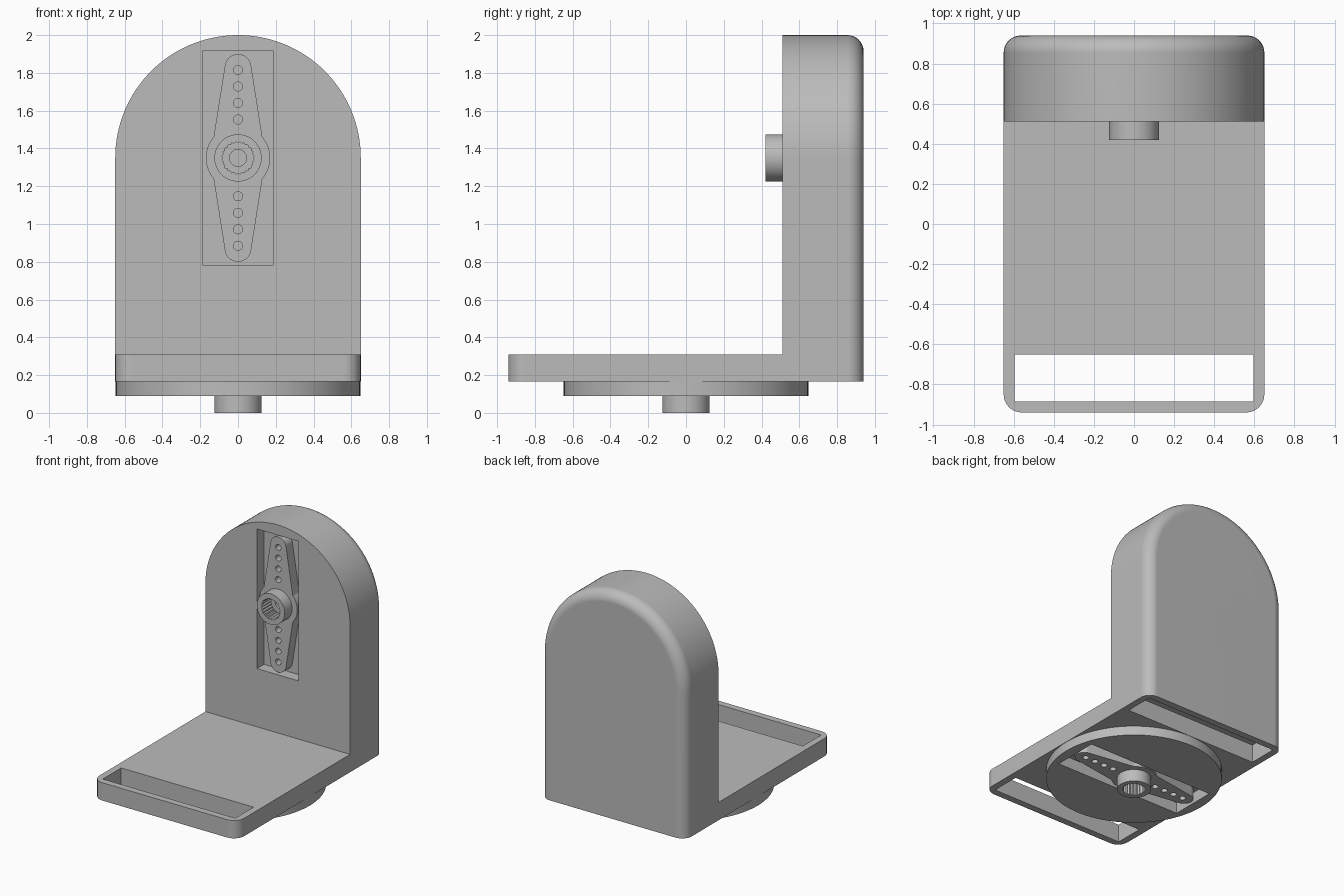
import bpy, bmesh
from math import pi, sin, cos, radians, atan2
from mathutils import Matrix, Vector

cube = bpy.data.objects.get("Cube")
if cube:
    bpy.data.objects.remove(cube, do_unlink=True)

grey = bpy.data.materials.new("plain grey")
grey.use_nodes = True
grey.diffuse_color = (0.5, 0.5, 0.5, 1)
grey.node_tree.nodes["Principled BSDF"].inputs["Base Color"].default_value = (0.5, 0.5, 0.5, 1)

HALF = 0.65        # half width of the bracket
FLOOR = 0.165      # underside of the foot plate
WALL_FRONT = 0.51
PIVOT = 1.35       # height of the arch centre
POCKET = 0.09      # depth of the horn pockets

# Local frames: x along the horn arms, z out of the pocket
UNDER = Matrix.Translation((0, 0, 0.09 + POCKET)) @ Matrix.Rotation(pi, 4, 'X')
ON_WALL = Matrix.Translation((0, WALL_FRONT + POCKET, PIVOT)) @ Matrix(
    ((0, -1, 0, 0), (0, 0, -1, 0), (1, 0, 0, 0), (0, 0, 0, 1)))


def arc(cx, cy, r, start, end, n):
    return [(cx + r * cos(start + (end - start) * i / n),
             cy + r * sin(start + (end - start) * i / n)) for i in range(n + 1)]


def circle(r, n=48, cx=0, cy=0):
    return arc(cx, cy, r, 0, 2 * pi, n)[:-1]


def rect(x0, x1, y0, y1):
    return [(x0, y0), (x1, y0), (x1, y1), (x0, y1)]


def prism(name, outline, low, high, matrix=Matrix()):
    """Extrude a flat outline along local z."""
    bm = bmesh.new()
    face = bm.faces.new([bm.verts.new((x, y, low)) for x, y in outline])
    grown = bmesh.ops.extrude_face_region(bm, geom=[face])["geom"]
    bmesh.ops.translate(bm, vec=(0, 0, high - low),
                        verts=[g for g in grown if isinstance(g, bmesh.types.BMVert)])
    bm.transform(matrix)
    bmesh.ops.recalc_face_normals(bm, faces=bm.faces)
    mesh = bpy.data.meshes.new(name)
    bm.to_mesh(mesh)
    bm.free()
    mesh.materials.append(grey)
    obj = bpy.data.objects.new(name, mesh)
    bpy.context.collection.objects.link(obj)
    return obj


def activate(obj):
    bpy.ops.object.select_all(action='DESELECT')
    obj.select_set(True)
    bpy.context.view_layer.objects.active = obj


def combine(obj, tool, operation='DIFFERENCE'):
    activate(obj)
    mod = obj.modifiers.new("join", 'BOOLEAN')
    mod.operation, mod.solver, mod.object = operation, 'EXACT', tool
    bpy.ops.object.modifier_apply(modifier=mod.name)
    bpy.data.objects.remove(tool, do_unlink=True)


def finish(obj):
    activate(obj)
    bpy.ops.object.shade_smooth_by_angle(angle=radians(30))
    mod = obj.modifiers.new("even shading", 'WEIGHTED_NORMAL')
    mod.keep_sharp = True


# Upright arched wall with a rounded back rim
upright = Matrix.Translation((0, 0, PIVOT)) @ Matrix.Rotation(pi / 2, 4, 'X')
arch = arc(0, 0, HALF, 0, pi, 64) + [(-HALF, FLOOR - PIVOT), (HALF, FLOOR - PIVOT)]
bracket = prism("bracket", arch, -0.94, -WALL_FRONT, upright)
bm = bmesh.new()
bm.from_mesh(bracket.data)
rim = [e for e in bm.edges if all(v.co.y > 0.93 for v in e.verts)
       and any(v.co.z > FLOOR + 0.01 for v in e.verts)]
bmesh.ops.bevel(bm, geom=rim, offset=0.085, segments=8, profile=0.5, affect='EDGES')
bm.to_mesh(bracket.data)
bm.free()

# Foot plate with rounded front corners, and the round turntable below it
r = 0.09
plate = [(HALF, 0.7), (-HALF, 0.7)]
plate += arc(-HALF + r, -0.94 + r, r, pi, 1.5 * pi, 8)
plate += arc(HALF - r, -0.94 + r, r, 1.5 * pi, 2 * pi, 8)
combine(bracket, prism("plate", plate, FLOOR, 0.31), 'UNION')
combine(bracket, prism("turntable", circle(HALF - 0.002, 96), 0.09, 0.22), 'UNION')

# Front slot goes through, rear slot stops inside the wall
combine(bracket, prism("front_slot", rect(-0.595, 0.595, -0.885, -0.65), 0.1, 0.4))
combine(bracket, prism("rear_slot", rect(-0.595, 0.595, 0.65, 0.885), 0.1, 0.31))

# Horn pockets and screw access holes
for frame in (UNDER, ON_WALL):
    combine(bracket, prism("pocket", rect(-0.567, 0.567, -0.187, 0.187), 0, 0.2, frame))
    combine(bracket, prism("access_hole", circle(0.117), -0.5, 0.05, frame))
finish(bracket)


def build_horn(name, frame):
    # Tapered double arm with a round middle
    tip, bulge = 0.07, 0.17
    start = atan2(0.128, 0.11)
    quarter = [(0.48 + tip * cos(a), tip * sin(a))
               for a in [radians(d) for d in range(0, 85, 12)]]
    quarter += arc(0, 0, bulge, start, pi / 2, 8)
    half = quarter + [(-x, y) for x, y in reversed(quarter[:-1])]
    outline = half + [(x, -y) for x, y in reversed(half[1:-1])]
    horn = prism(name, outline, 0, 0.083)
    combine(horn, prism("hub", circle(0.125), 0.03, 0.18), 'UNION')

    # Toothed socket, screw hole and the row of link holes
    teeth = 24
    socket = [((0.086 if i % 2 else 0.078) * cos(pi * i / teeth),
               (0.086 if i % 2 else 0.078) * sin(pi * i / teeth)) for i in range(2 * teeth)]
    combine(horn, prism("socket", socket, 0.06, 0.3))
    combine(horn, prism("screw_hole", circle(0.045, 32), -0.1, 0.3))
    for side in (-1, 1):
        for i in range(4):
            spot = side * (0.203 + 0.0875 * i)
            combine(horn, prism("link_hole", circle(0.024, 20, spot), -0.1, 0.3))
    horn.data.transform(frame)
    finish(horn)


build_horn("lower_horn", UNDER)
build_horn("wall_horn", ON_WALL)
